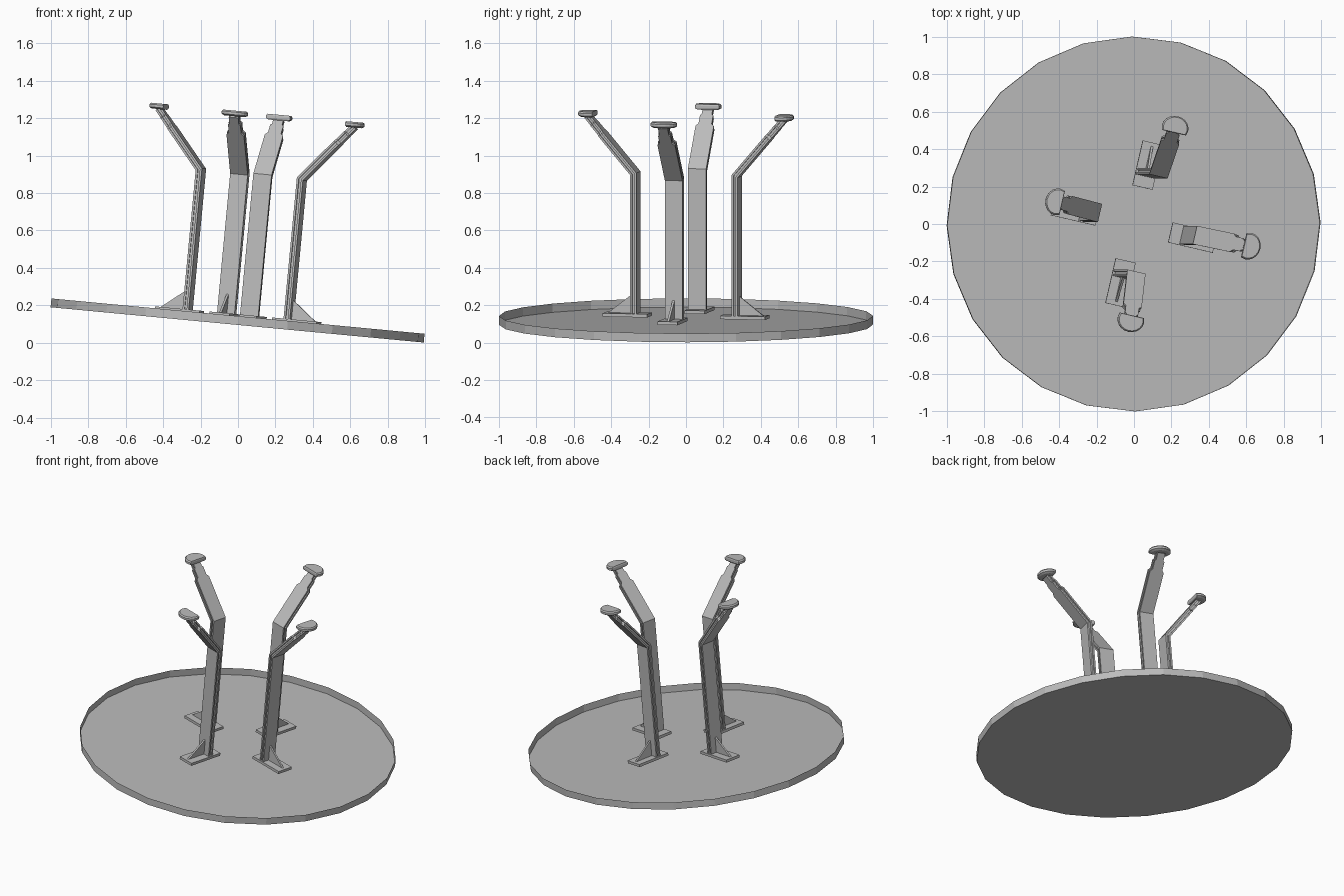
import bpy, bmesh, math
from mathutils import Matrix, Vector

if "Cube" in bpy.data.objects:
    bpy.data.objects.remove(bpy.data.objects["Cube"])

grey = bpy.data.materials.new("grey")
grey.diffuse_color = (0.5, 0.5, 0.5, 1)
grey.use_nodes = True
grey.node_tree.nodes["Principled BSDF"].inputs["Base Color"].default_value = grey.diffuse_color

# the whole upturned table leans down towards +x
TILT = Matrix.Translation((0, 0, 0.143)) @ Matrix.Rotation(math.radians(5.4), 4, 'Y')


def finish(name, bm, matrix, closed=True):
    if closed:
        bmesh.ops.recalc_face_normals(bm, faces=bm.faces)
    mesh = bpy.data.meshes.new(name)
    bm.to_mesh(mesh)
    bm.free()
    mesh.materials.append(grey)
    ob = bpy.data.objects.new(name, mesh)
    ob.matrix_world = matrix
    bpy.context.collection.objects.link(ob)


def loft(bm, rings):
    """Join rings of equal point count and cap both ends."""
    rows = [[bm.verts.new(p) for p in ring] for ring in rings]
    n = len(rows[0])
    for a, b in zip(rows, rows[1:]):
        for i in range(n):
            j = (i + 1) % n
            bm.faces.new((a[i], a[j], b[j], b[i]))
    bm.faces.new(rows[0][::-1])
    bm.faces.new(rows[-1])


def box(bm, x0, x1, w, z0, z1):
    loft(bm, [[(x0, -w, z), (x1, -w, z), (x1, w, z), (x0, w, z)] for z in (z0, z1)])


# tabletop: shallow open dish with a paper-thin rim
bm = bmesh.new()
SIDES = 24
ring = [(math.cos(a), math.sin(a))
        for a in (math.radians(0.5) + i * math.tau / SIDES for i in range(SIDES))]
low = [bm.verts.new((x, y, -0.047)) for x, y in ring]
high = [bm.verts.new((x, y, 0)) for x, y in ring]
bm.faces.new(low[::-1])
for i in range(SIDES):
    j = (i + 1) % SIDES
    bm.faces.new((low[i], low[j], high[j], high[i]))
finish("tabletop", bm, TILT, closed=False)

# leg centre line in (outward, up), bent outwards at BEND
BEND = Vector((0.278, 0.76))
ARM = Vector((0.65, 0.76)).normalized()
N_COL, N_ARM = Vector((1, 0)), Vector((ARM.y, -ARM.x))
MITRE = (N_COL + N_ARM) / (1 + N_COL.dot(N_ARM))
# centre point, layer direction, half width
STATIONS = [(Vector((0.278, 0.0)), N_COL, 0.05), (BEND, MITRE, 0.05)]
STATIONS += [(BEND + ARM * s, N_ARM, w) for s, w in
             ((0.275, 0.05), (0.29, 0.036), (0.345, 0.036), (0.352, 0.028), (0.40, 0.028))]


def leg_layer(bm, t0, t1, inset):
    rings = []
    for c, n, w in STATIONS:
        a, b, w = c + n * t0, c + n * t1, w - inset
        rings.append([(a.x, -w, a.y), (b.x, -w, b.y), (b.x, w, b.y), (a.x, w, a.y)])
    loft(bm, rings)


def build_leg(index):
    m = TILT @ Matrix.Rotation(math.radians(-13 + 90 * index), 4, 'Z')

    # bent leg: two plates on a narrower core
    bm = bmesh.new()
    leg_layer(bm, -0.017, -0.006, 0)
    leg_layer(bm, -0.006, 0.006, 0.01)
    leg_layer(bm, 0.006, 0.017, 0.002)
    finish(f"leg_{index}", bm, m)

    # mounting plate
    bm = bmesh.new()
    box(bm, 0.20, 0.445, 0.055, -0.008, 0.01)
    finish(f"mounting_plate_{index}", bm, m)

    # triangular brace
    bm = bmesh.new()
    loft(bm, [[(0.29, y, 0.01), (0.425, y, 0.01), (0.29, y, 0.115)]
              for y in (-0.006, 0.006)])
    finish(f"brace_{index}", bm, m)

    # half-round foot pad with chamfered edges
    bm = bmesh.new()
    arc = [math.radians(-90 + 18 * i) for i in range(11)]
    rings = []
    for z, k in ((1.06, 0.8), (1.068, 1), (1.082, 1), (1.09, 0.9)):
        pts = [(0.525 + 0.065 * k * math.cos(a), 0.072 * k * math.sin(a), z) for a in arc]
        back = 0.525 - 0.025 * k
        rings.append(pts + [(back, 0.066 * k, z), (back, -0.066 * k, z)])
    loft(bm, rings)
    finish(f"foot_pad_{index}", bm, m)


for i in range(4):
    build_leg(i)
